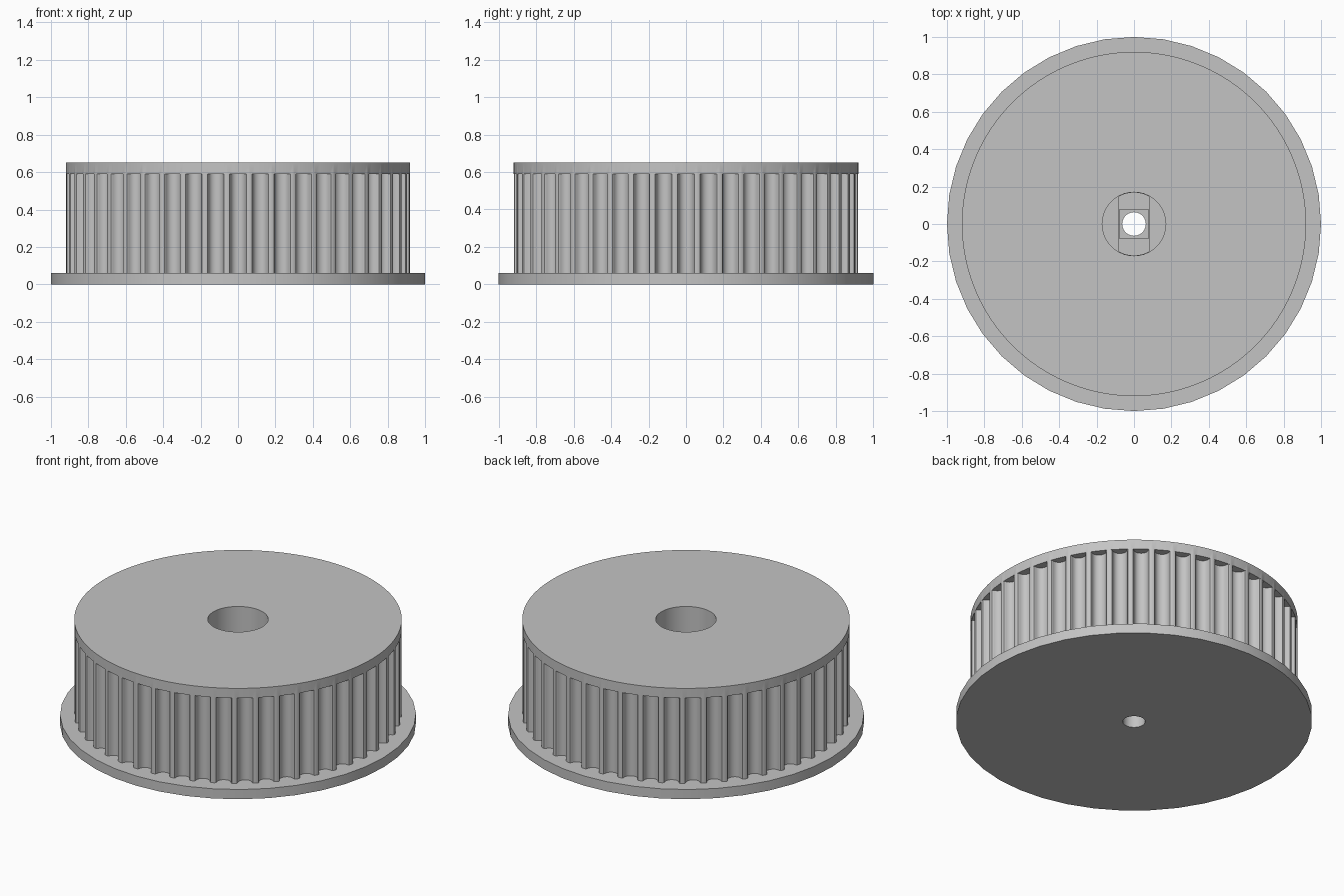
import bpy
import bmesh
from math import cos, sin, pi, sqrt, asin

cube = bpy.data.objects.get("Cube")
if cube:
    bpy.data.objects.remove(cube, do_unlink=True)

TEETH = 48
BODY_R, FLANGE_R = 0.92, 1.0
BASE_TOP, GROOVE_TOP, TOP = 0.06, 0.59, 0.65

grey = bpy.data.materials.new("plain_grey")
grey.use_nodes = True
grey.diffuse_color = (0.55, 0.55, 0.55, 1)
grey.node_tree.nodes["Principled BSDF"].inputs["Base Color"].default_value = grey.diffuse_color


def circle(r, n):
    return [(r * cos(2 * pi * i / n), r * sin(2 * pi * i / n)) for i in range(n)]


def prisms(name, outlines, z0, z1):
    """Extrude one or more closed outlines from z0 to z1."""
    bm = bmesh.new()
    for outline in outlines:
        face = bm.faces.new([bm.verts.new((x, y, z0)) for x, y in outline])
        out = bmesh.ops.extrude_face_region(bm, geom=[face])
        verts = [g for g in out["geom"] if isinstance(g, bmesh.types.BMVert)]
        bmesh.ops.translate(bm, vec=(0, 0, z1 - z0), verts=verts)
    bmesh.ops.recalc_face_normals(bm, faces=bm.faces[:])
    mesh = bpy.data.meshes.new(name)
    bm.to_mesh(mesh)
    bm.free()
    mesh.materials.append(grey)
    obj = bpy.data.objects.new(name, mesh)
    bpy.context.collection.objects.link(obj)
    return obj


def combine(target, tool, operation):
    """Apply a boolean and discard the tool object."""
    bpy.ops.object.select_all(action="DESELECT")
    bpy.context.view_layer.objects.active = target
    target.select_set(True)
    mod = target.modifiers.new("boolean", "BOOLEAN")
    mod.operation = operation
    mod.solver = "EXACT"
    mod.object = tool
    bpy.ops.object.modifier_apply(modifier=mod.name)
    bpy.data.objects.remove(tool, do_unlink=True)


# Main drum
pulley = prisms("toothed_pulley", [circle(BODY_R, TEETH * 4)], 0.03, TOP)

# Rounded belt grooves: (half width, depth) from mouth to root
half = [(0.0518, -0.03), (0.0518, 0), (0.045, 0.0023), (0.0415, 0.008),
        (0.0402, 0.0146), (0.038, 0.021), (0.035, 0.0272), (0.0313, 0.033),
        (0.0249, 0.039), (0.0172, 0.0433), (0.0088, 0.0459)]
profile = half + [(0, 0.0468)] + [(-u, d) for u, d in reversed(half)]
mouth_r = sqrt(BODY_R ** 2 - half[0][0] ** 2)
grooves = []
for i in range(TEETH):
    a = 2 * pi * i / TEETH
    grooves.append([((mouth_r - d) * cos(a) - u * sin(a),
                     (mouth_r - d) * sin(a) + u * cos(a)) for u, d in profile])
combine(pulley, prisms("groove_cutter", grooves, 0.045, GROOVE_TOP), "DIFFERENCE")

# Wide base flange
combine(pulley, prisms("base_flange", [circle(FLANGE_R, 40)], 0, BASE_TOP), "UNION")

# Stepped bore: round recess, flat-sided slot, square, through hole
combine(pulley, prisms("recess_cutter", [circle(0.17, 40)], 0.2, 0.8), "DIFFERENCE")
slot_r, slot_w = 0.168, 0.08
spread = asin(slot_w / slot_r)
arc = [(slot_r * sin(t), slot_r * cos(t))
       for t in (spread * (k / 4 - 1) for k in range(9))]
slot = arc + [(-x, -y) for x, y in arc]
combine(pulley, prisms("slot_cutter", [slot], 0.18, 0.25), "DIFFERENCE")
s = 0.078
square = [(-s, -s), (s, -s), (s, s), (-s, s)]
combine(pulley, prisms("square_cutter", [square], 0.16, 0.23), "DIFFERENCE")
combine(pulley, prisms("hole_cutter", [circle(0.063, 40)], -0.1, 0.3), "DIFFERENCE")

bpy.ops.object.shade_smooth_by_angle(angle=pi / 6)
